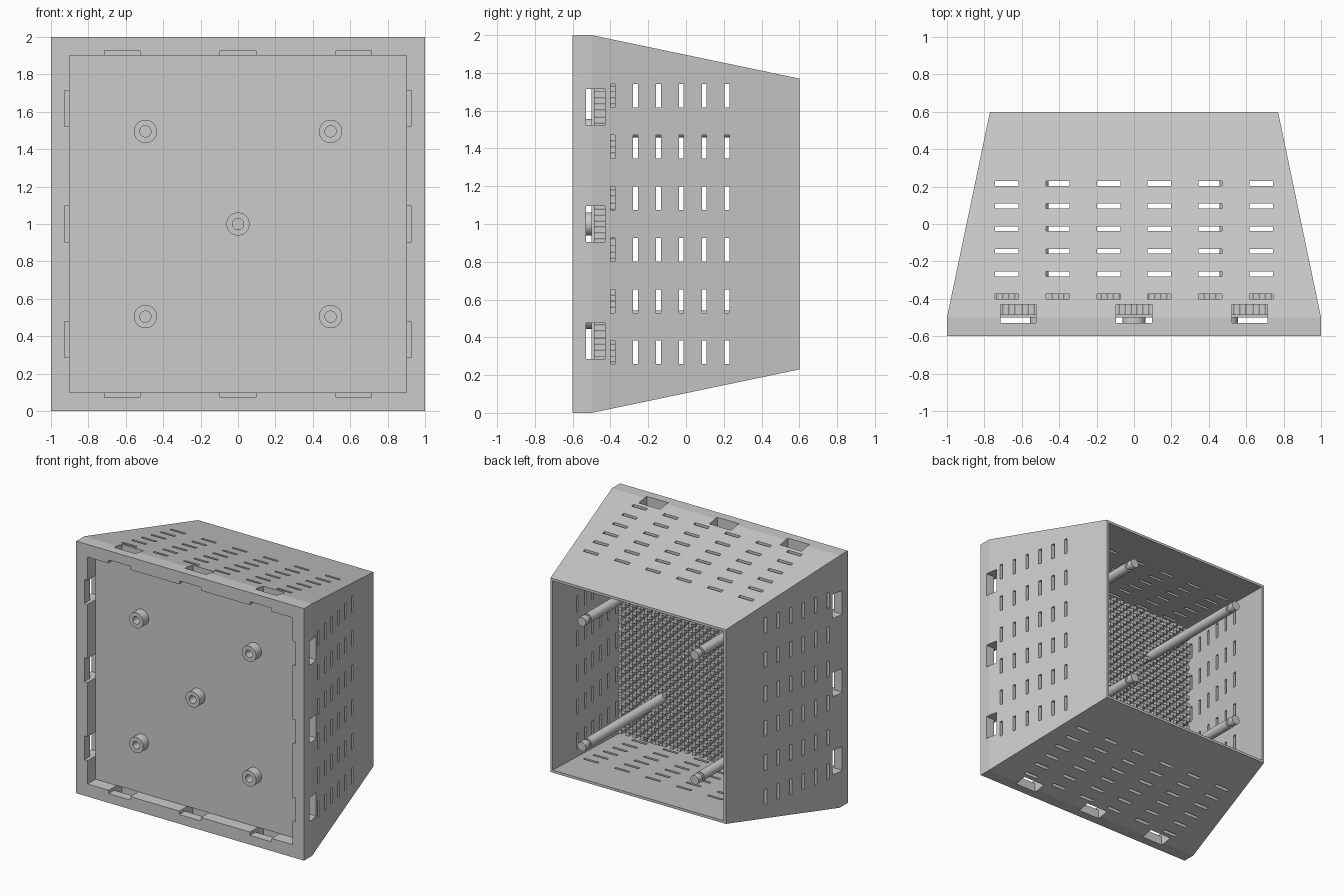
import bpy, bmesh, math
from mathutils import Vector, Matrix

if "Cube" in bpy.data.objects:
    bpy.data.objects.remove(bpy.data.objects["Cube"])

CZ = 1.0  # height of the central axis


def make_object(name, bm):
    bmesh.ops.recalc_face_normals(bm, faces=bm.faces[:])
    me = bpy.data.meshes.new(name)
    bm.to_mesh(me)
    bm.free()
    ob = bpy.data.objects.new(name, me)
    bpy.context.scene.collection.objects.link(ob)
    return ob


def loft(bm, rings, closed=False):
    n = len(rings[0])
    vs = [[bm.verts.new(p) for p in r] for r in rings]
    count = len(vs) if closed else len(vs) - 1
    for i in range(count):
        a, b = vs[i], vs[(i + 1) % len(vs)]
        for j in range(n):
            k = (j + 1) % n
            bm.faces.new((a[j], a[k], b[k], b[j]))
    if not closed:
        bm.faces.new(vs[0])
        bm.faces.new(vs[-1])


def square(h, y):
    return [(sx * h, y, CZ + sz * h) for sx, sz in ((-1, -1), (1, -1), (1, 1), (-1, 1))]


def box(bm, x0, x1, y0, y1, z0, z1):
    loft(bm, [[(x0, y0, z), (x1, y0, z), (x1, y1, z), (x0, y1, z)] for z in (z0, z1)])


def turned(name, x, z, profile, closed=False, n=32):
    """Round part around a y axis, profile = (radius, y) points."""
    bm = bmesh.new()
    ang = [2 * math.pi * i / n for i in range(n)]
    loft(bm, [[(x + r * math.cos(a), y, z + r * math.sin(a)) for a in ang]
              for r, y in profile], closed)
    ob = make_object(name, bm)
    bpy.context.view_layer.objects.active = ob
    ob.select_set(True)
    bpy.ops.object.shade_smooth_by_angle(angle=math.radians(35))
    ob.select_set(False)


# tapered housing with a thick front frame and a thin open back
bm = bmesh.new()
loft(bm, [square(h, y) for h, y in ((1, -.6), (1, -.5), (.77, .6),
                                    (.75, .6), (.9, -.5), (.9, -.6))], closed=True)
housing = make_object("housing", bm)

# cutters: vent slots and stepped clip windows, repeated on four walls
bm = bmesh.new()
clip = [(.85, -.65), (.927, -.65), (.927, -.53), (1.1, -.53), (1.1, -.43), (.85, -.43)]
for k in range(4):
    start = set(bm.verts)
    for i in range(6):
        for j in range(6):
            y = -.388 + .121 * i
            t = CZ - .68 + .272 * j
            box(bm, .76, 1.1, y - .0125, y + .0125, t - .0625, t + .0625)
    for t in (-.62, 0, .62):
        loft(bm, [[(x, y, CZ + t + s) for x, y in clip] for s in (-.095, .095)])
    bmesh.ops.rotate(bm, verts=[v for v in bm.verts if v not in start],
                     cent=Vector((0, 0, CZ)),
                     matrix=Matrix.Rotation(k * math.pi / 2, 3, 'Y'))
cutter = make_object("vent_cutter", bm)
cutter.hide_render = True
cutter.hide_viewport = True
mod = housing.modifiers.new("vents", 'BOOLEAN')
mod.operation = 'DIFFERENCE'
mod.solver = 'EXACT'
mod.object = cutter

# recessed front panel
bm = bmesh.new()
box(bm, -.9, .9, -.5, -.485, CZ - .9, CZ + .9)
make_object("front_panel", bm)

# staggered cooling pins on the back of the panel
bm = bmesh.new()
step, half = .0325, .015
for i in range(-26, 27):
    for j in range(-26, 27):
        if (i + j) % 2 == 0:
            x, z = i * step, CZ + j * step
            box(bm, x - half, x + half, -.486, -.375, z - half, z + half)
make_object("cooling_pins", bm)

# hollow bosses on the front, long rods at the back
spots = [(sx * .495, CZ + sz * .495) for sx in (-1, 1) for sz in (-1, 1)]
for x, z in spots + [(0, CZ)]:
    turned("screw_boss", x, z, [(.062, -.495), (.062, -.57), (.03, -.57), (.03, -.495)],
           closed=True)
for x, z in spots:
    turned("support_rod", x, z, [(.038, -.49), (.038, .53), (.028, .53), (.028, .55),
                                 (.036, .55), (.036, .6)])
